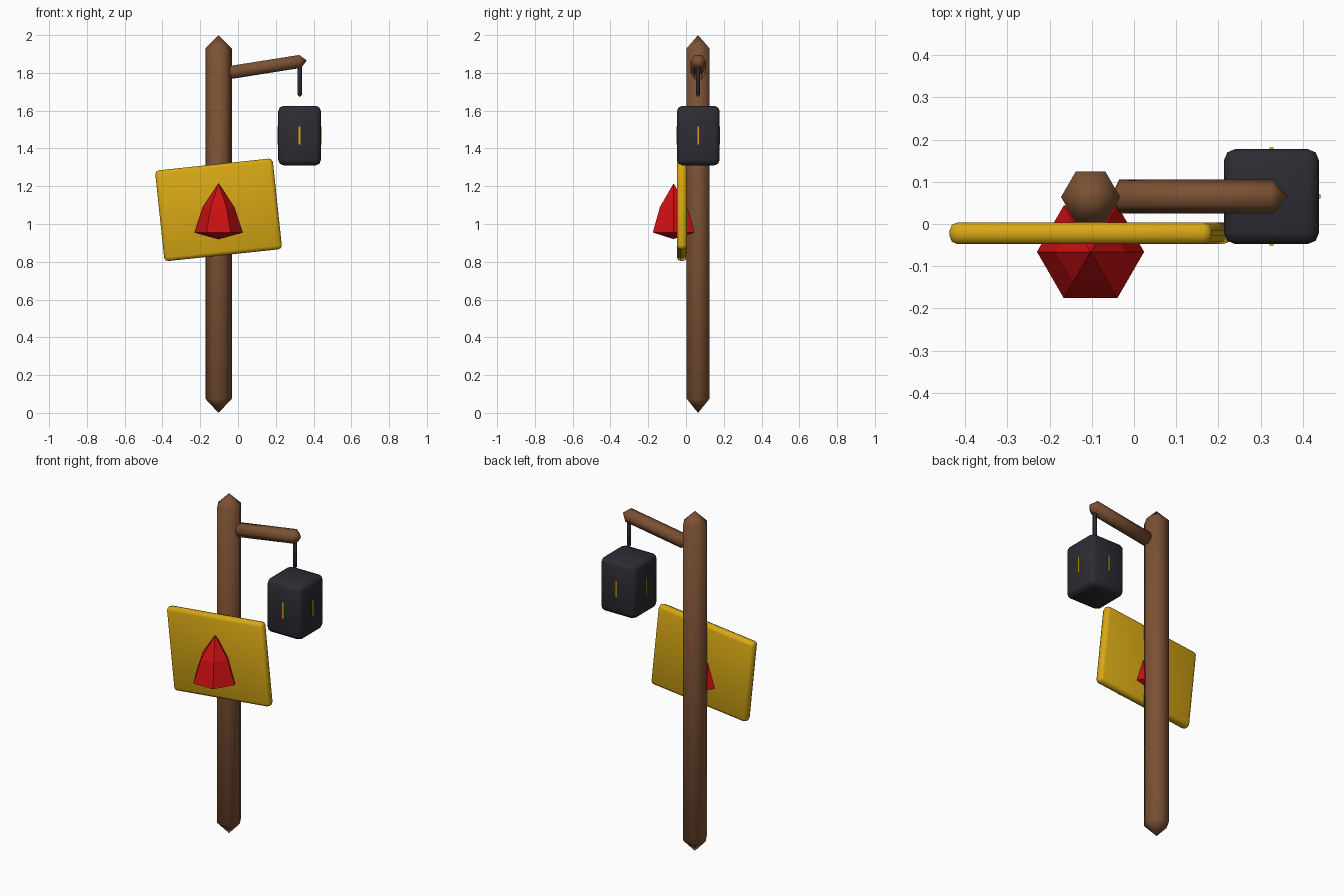
import bpy, bmesh, math
from mathutils import Matrix, Vector

if "Cube" in bpy.data.objects:
    bpy.data.objects.remove(bpy.data.objects["Cube"])


def material(name, rgb):
    m = bpy.data.materials.new(name)
    m.diffuse_color = (*rgb, 1)
    m.use_nodes = True
    m.node_tree.nodes["Principled BSDF"].inputs["Base Color"].default_value = m.diffuse_color
    return m


WOOD = material("brown wood", (0.20, 0.082, 0.034))
YELLOW = material("yellow paint", (0.68, 0.39, 0.007))
RED = material("red", (0.60, 0.005, 0.006))
IRON = material("dark iron", (0.025, 0.025, 0.033))


def finish(name, bm, mat, matrix, smooth=True):
    bmesh.ops.recalc_face_normals(bm, faces=bm.faces)
    bm.transform(matrix)
    for f in bm.faces:
        f.smooth = smooth
    me = bpy.data.meshes.new(name)
    bm.to_mesh(me)
    bm.free()
    me.materials.append(mat)
    ob = bpy.data.objects.new(name, me)
    bpy.context.collection.objects.link(ob)
    return ob


def spindle(name, rings, mat, matrix, phase=0.0, smooth=True):
    """Six-sided solid along z; rings are (radius, z), first and last are points."""
    bm = bmesh.new()
    bottom = bm.verts.new((0, 0, rings[0][1]))
    top = bm.verts.new((0, 0, rings[-1][1]))
    loops = []
    for r, z in rings[1:-1]:
        angles = [phase + i * math.tau / 6 for i in range(6)]
        loops.append([bm.verts.new((r * math.cos(a), r * math.sin(a), z)) for a in angles])
    for i in range(6):
        j = (i + 1) % 6
        bm.faces.new((bottom, loops[0][j], loops[0][i]))
        for lo, hi in zip(loops, loops[1:]):
            bm.faces.new((lo[i], lo[j], hi[j], hi[i]))
        bm.faces.new((loops[-1][i], loops[-1][j], top))
    return finish(name, bm, mat, matrix, smooth)


def box(name, size, mat, matrix, bevel=0.0):
    bm = bmesh.new()
    bmesh.ops.create_cube(bm, size=1)
    bmesh.ops.scale(bm, vec=size, verts=bm.verts)
    if bevel:
        bmesh.ops.bevel(bm, geom=bm.edges[:], offset=bevel, segments=2,
                        profile=0.5, affect='EDGES')
    return finish(name, bm, mat, matrix, smooth=bool(bevel))


T = Matrix.Translation
PX, PY = -0.103, 0.064          # post axis
LX, LY, LZ = 0.326, 0.065, 1.468  # lantern centre

# Upright post with pointed ends
spindle("post", [(0, 0.0), (0.07, 0.075), (0.07, 1.93), (0, 2.0)], WOOD, T((PX, PY, 0)))

# Sloping arm
start, end = Vector((-0.055, 0.065, 1.80)), Vector((0.364, 0.065, 1.866))
length = (end - start).length
aim = (end - start).to_track_quat('Z', 'Y').to_matrix().to_4x4()
slope = math.atan2(end.z - start.z, end.x - start.x)
aim = Matrix.Rotation(math.pi / 2 - slope, 4, 'Y')
spindle("arm", [(0, 0), (0.04, 0.02), (0.04, length - 0.035), (0, length)],
        WOOD, T(start) @ aim, phase=math.pi / 2)

# Hanging rod
spindle("hanging_rod", [(0, 1.672), (0.012, 1.684), (0.012, 1.84), (0, 1.852)],
        IRON, T((LX, 0.063, 0)))

# Lantern body with a thin lit slit on each side
box("lantern", (0.226, 0.226, 0.315), IRON, T((LX, LY, LZ)), bevel=0.028)
for i, side in enumerate(("front", "right", "back", "left")):
    turn = Matrix.Rotation(i * math.pi / 2, 4, 'Z')
    box("lantern_slit_" + side, (0.009, 0.006, 0.095), YELLOW,
        T((LX, LY, LZ)) @ turn @ T((0, -0.113, 0)))

# Tilted sign board
box("sign_board", (0.626, 0.052, 0.483), YELLOW,
    T((PX, -0.022, 1.075)) @ Matrix.Rotation(-math.radians(6.05), 4, 'Y'), bevel=0.02)

# Red faceted marker pushed through the board
spindle("red_marker", [(0, 0.92), (0.127, 0.955), (0.083, 1.09), (0, 1.215)],
        RED, T((PX, -0.066, 0)), smooth=False)
